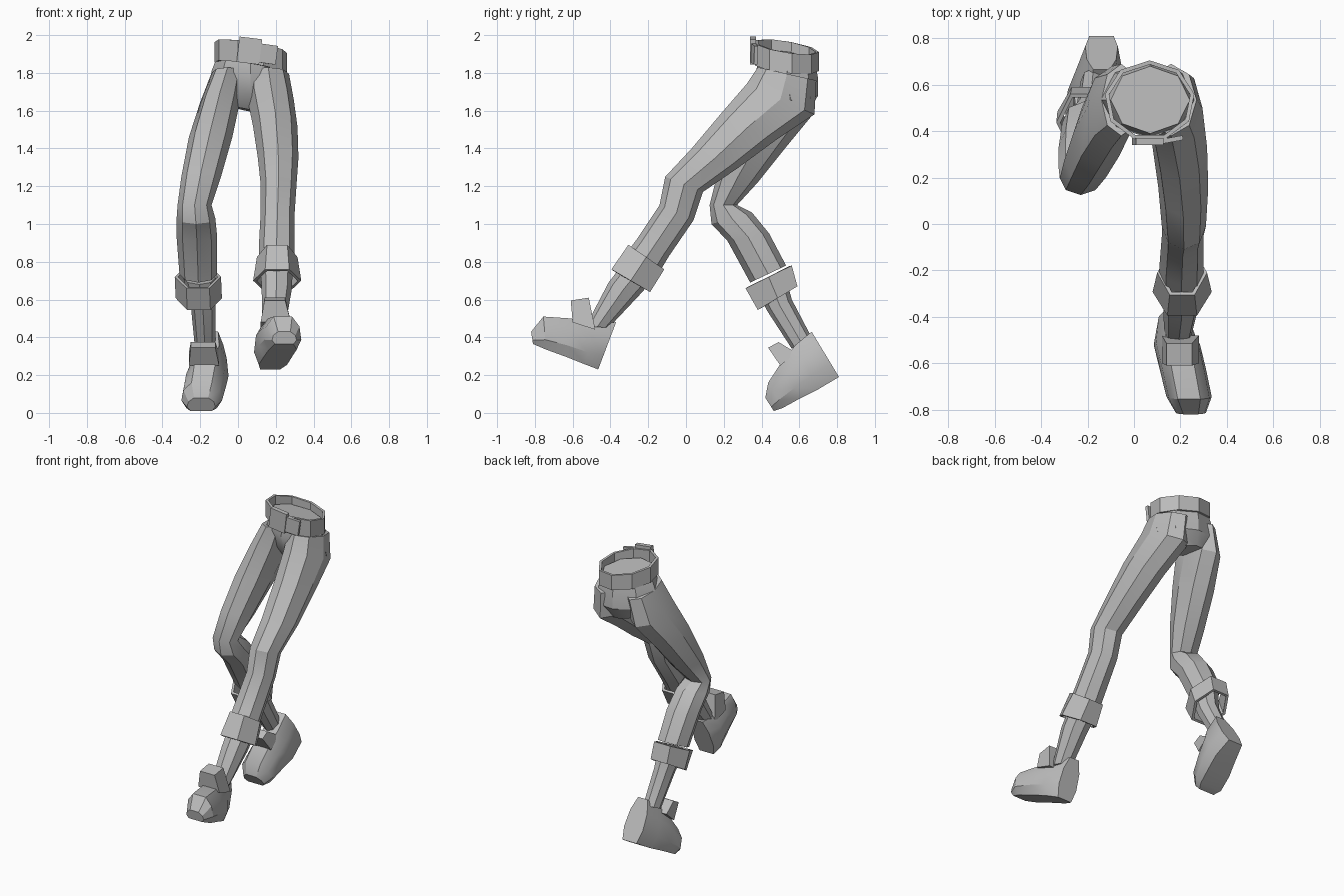
import bpy
import bmesh
from math import cos, sin, pi, radians
from mathutils import Vector

cube = bpy.data.objects.get("Cube")
if cube:
    bpy.data.objects.remove(cube)

grey = bpy.data.materials.new("plain grey")
grey.use_nodes = True
COLOR = (0.5, 0.5, 0.5, 1)
grey.diffuse_color = COLOR
grey.node_tree.nodes["Principled BSDF"].inputs["Base Color"].default_value = COLOR


def polygon(n, turn=0.0):
    """Regular cross-section stretched to fill a -1..1 square."""
    pts = [(cos(2 * pi * i / n + turn), sin(2 * pi * i / n + turn)) for i in range(n)]
    mx = max(abs(p[0]) for p in pts)
    my = max(abs(p[1]) for p in pts)
    return [(a / mx, b / my) for a, b in pts]


OCTAGON = polygon(8)
HEXAGON = polygon(6)
HALF_SHOE = [(0.75, -1), (1, -0.4), (0.9, 0.4), (0.5, 1)]
SHOE = HALF_SHOE + [(-a, b) for a, b in reversed(HALF_SHOE)]


def finish(ob, smooth=28):
    ob.data.materials.append(grey)
    bpy.ops.object.select_all(action='DESELECT')
    ob.select_set(True)
    bpy.context.view_layer.objects.active = ob
    if smooth:
        bpy.ops.object.shade_smooth_by_angle(angle=radians(smooth))
    return ob


def loft(name, rings, shape=OCTAGON, tilt=0.0, caps=True, smooth=28):
    """Each ring: first (y, z), second (y, z), lowest x, highest x."""
    bm = bmesh.new()
    loops = []
    for (y0, z0), (y1, z1), x0, x1 in rings:
        mid = Vector(((x0 + x1) / 2, (y0 + y1) / 2, (z0 + z1) / 2))
        u = Vector(((x1 - x0) / 2, 0, tilt))
        v = Vector((0, (y1 - y0) / 2, (z1 - z0) / 2))
        loops.append([bm.verts.new(mid + u * a + v * b) for a, b in shape])
    n = len(shape)
    for low, high in zip(loops, loops[1:]):
        for i in range(n):
            j = (i + 1) % n
            bm.faces.new((low[i], low[j], high[j], high[i]))
    if caps:
        bm.faces.new(loops[0])
        bm.faces.new(loops[-1])
    bmesh.ops.recalc_face_normals(bm, faces=bm.faces)
    mesh = bpy.data.meshes.new(name)
    bm.to_mesh(mesh)
    bm.free()
    ob = bpy.data.objects.new(name, mesh)
    bpy.context.collection.objects.link(ob)
    return finish(ob, smooth)


def band(name, rings, shape, thickness, tilt=0.0):
    """Open ring with wall thickness inward."""
    ob = loft(name, rings, shape, tilt, caps=False, smooth=0)
    mod = ob.modifiers.new("wall", 'SOLIDIFY')
    mod.thickness = thickness
    mod.offset = -1
    return ob


def box(name, centre, size, turn):
    bpy.ops.mesh.primitive_cube_add(size=1, location=centre, rotation=turn)
    ob = bpy.context.object
    ob.name = name
    ob.scale = size
    return finish(ob, 0)


# Hips and seat
loft("pelvis", [
    ((.39, 1.91), (.68, 1.865), -.10, .24),
    ((.37, 1.80), (.70, 1.77), -.14, .27),
    ((.41, 1.68), (.70, 1.68), -.15, .28),
    ((.47, 1.61), (.65, 1.60), -.08, .16)], tilt=-.025)

# Trouser legs
loft("left_trouser_leg", [
    ((.38, 1.83), (.69, 1.76), .05, .27),
    ((.32, 1.74), (.68, 1.58), .05, .295),
    ((.19, 1.59), (.47, 1.44), .08, .315),
    ((.03, 1.40), (.28, 1.30), .105, .32),
    ((-.11, 1.25), (.09, 1.17), .12, .31),
    ((-.14, 1.10), (.04, 1.02), .12, .30),
    ((-.26, .92), (-.09, .83), .11, .30),
    ((-.32, .84), (-.15, .73), .11, .30)])
loft("right_trouser_leg", [
    ((.38, 1.83), (.69, 1.77), -.14, .03),
    ((.33, 1.70), (.68, 1.59), -.20, .01),
    ((.25, 1.50), (.54, 1.42), -.26, -.03),
    ((.17, 1.28), (.38, 1.22), -.30, -.09),
    ((.125, 1.10), (.27, 1.10), -.32, -.14),
    ((.135, 1.00), (.35, 1.06), -.325, -.12),
    ((.22, .91), (.44, .95), -.325, -.11),
    ((.34, .69), (.53, .78), -.31, -.11)])

# Rolled cuffs
band("left_cuff", [
    ((-.305, .89), (-.115, .76), .10, .315),
    ((-.395, .76), (-.19, .64), .08, .335)], HEXAGON, .018)
band("right_cuff", [
    ((.315, .66), (.56, .78), -.335, -.09),
    ((.38, .545), (.59, .67), -.33, -.085)], HEXAGON, .018)

# Shins below the cuffs
loft("left_shin", [
    ((-.31, .82), (-.16, .72), .12, .29),
    ((-.41, .69), (-.25, .62), .125, .285),
    ((-.53, .46), (-.41, .45), .13, .25)])
loft("right_shin", [
    ((.36, .68), (.52, .75), -.29, -.12),
    ((.43, .54), (.56, .60), -.25, -.12),
    ((.56, .34), (.67, .39), -.23, -.12)])

# Shoes, heel to toe
loft("left_shoe", [
    ((-.465, .23), (-.37, .48), .10, .24),
    ((-.53, .255), (-.50, .475), .085, .285),
    ((-.63, .295), (-.61, .50), .11, .31),
    ((-.74, .335), (-.755, .51), .14, .335),
    ((-.81, .365), (-.82, .43), .18, .31)], SHOE)
loft("right_shoe", [
    ((.81, .19), (.665, .43), -.21, -.07),
    ((.70, .125), (.58, .36), -.25, -.05),
    ((.61, .08), (.50, .26), -.285, -.065),
    ((.51, .025), (.435, .16), -.30, -.085),
    ((.465, .01), (.42, .08), -.27, -.12)], SHOE)

# Shoe tongues
loft("left_shoe_tongue", [
    ((-.60, .48), (-.48, .44), .12, .28),
    ((-.61, .595), (-.515, .61), .14, .25)], polygon(4, pi / 4))
loft("right_shoe_tongue", [
    ((.50, .25), (.58, .32), -.26, -.10),
    ((.435, .345), (.49, .375), -.25, -.12)], polygon(4, pi / 4))

# Belt with buckle and strap end
band("belt", [
    ((.355, 1.85), (.705, 1.81), -.125, .26),
    ((.355, 1.965), (.705, 1.91), -.125, .26)], polygon(9, pi / 2), .018, tilt=-.03)
box("buckle", (.06, .355, 1.918), (.12, .03, .135), (0, .12, 0))
box("belt_strap_end", (.155, .362, 1.90), (.10, .02, .10), (0, .14, .18))
